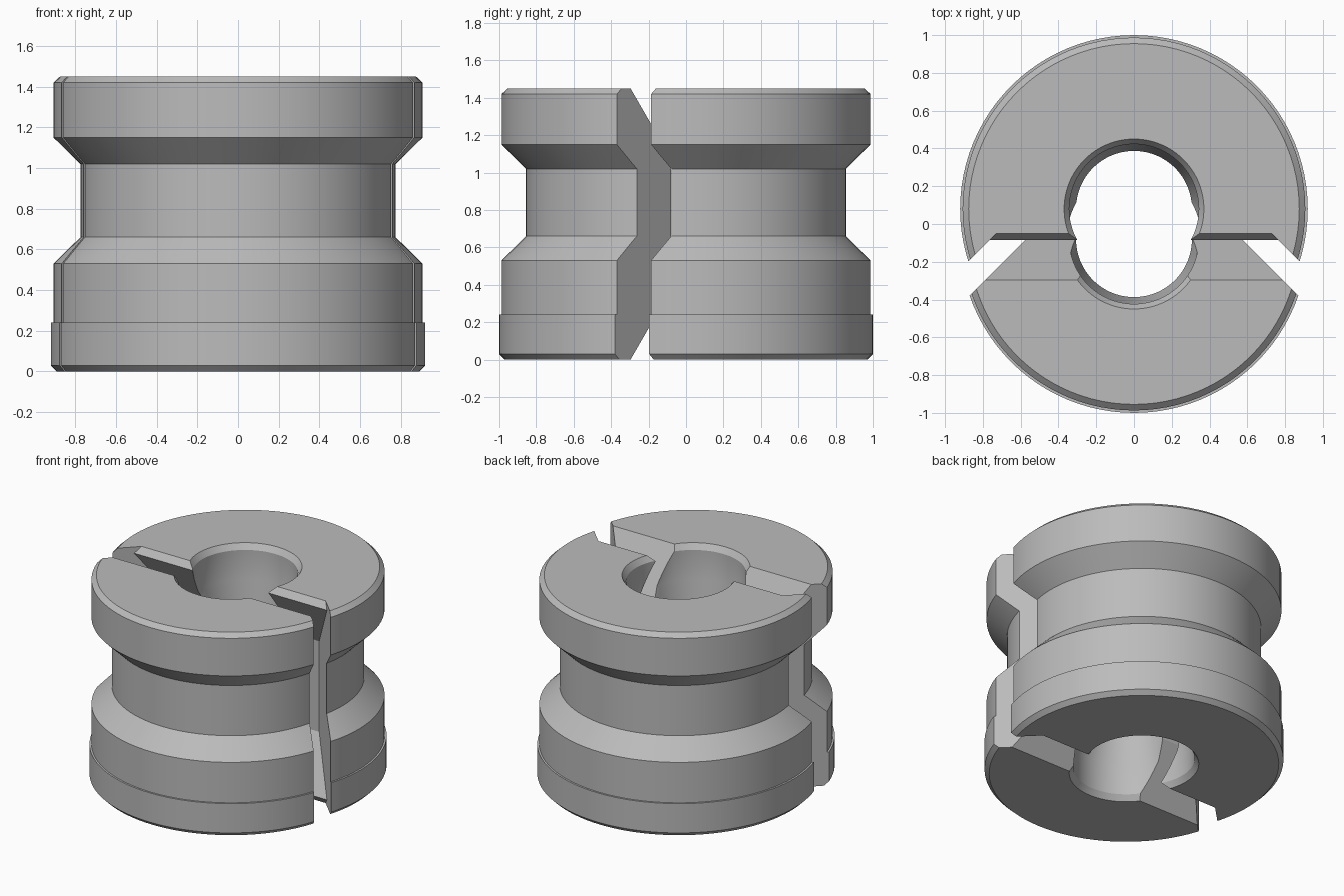
import bpy, bmesh, math
from mathutils import Vector, Matrix

if "Cube" in bpy.data.objects:
    bpy.data.objects.remove(bpy.data.objects["Cube"], do_unlink=True)

steel = bpy.data.materials.new("plain_grey")
steel.use_nodes = True
GREY = (0.5, 0.5, 0.5, 1)
steel.diffuse_color = GREY
steel.node_tree.nodes["Principled BSDF"].inputs["Base Color"].default_value = GREY

H = 1.45       # total height
GAP = 0.08     # each half is moved this far from the middle

# Radius and height around the ring: outside going up, then bore going down
OUTER = [(.89, 0), (.92, .03), (.92, .24), (.907, .24), (.907, .53), (.775, .66),
         (.775, 1.02), (.907, 1.15), (.907, 1.42), (.875, H)]
BORE = [(.37, H), (.343, 1.41), (.343, 1.2), (.307, 1.06),
        (.307, .39), (.343, .25), (.343, .04), (.37, 0)]


def add_object(name, bm):
    bmesh.ops.recalc_face_normals(bm, faces=bm.faces)
    mesh = bpy.data.meshes.new(name)
    bm.to_mesh(mesh)
    bm.free()
    ob = bpy.data.objects.new(name, mesh)
    bpy.context.collection.objects.link(ob)
    mesh.materials.append(steel)
    return ob


def ring(name, y, steps=96):
    """Full grooved ring with a stepped bore, spun around z."""
    bm = bmesh.new()
    verts = [bm.verts.new((r, 0, z)) for r, z in OUTER + BORE]
    edges = [bm.edges.new((a, b)) for a, b in zip(verts, verts[1:] + verts[:1])]
    bmesh.ops.spin(bm, geom=verts + edges, cent=(0, 0, 0), axis=(0, 0, 1),
                   angle=math.tau, steps=steps)
    bmesh.ops.remove_doubles(bm, verts=bm.verts, dist=1e-4)
    bmesh.ops.translate(bm, verts=bm.verts, vec=(0, y, 0))
    return add_object(name, bm)


def joint_block(name, edge, reach):
    """Block in front of the joint edge (y, z), trimmed where |x| + y = reach."""
    lower = [(y, H - z) for y, z in reversed(edge)]
    profile = [(-1.3, H + .1)] + edge + lower + [(-1.3, -.1)]
    bm = bmesh.new()
    face = bm.faces.new([bm.verts.new((-1.3, y, z)) for y, z in profile])
    out = bmesh.ops.extrude_face_region(bm, geom=[face])
    bmesh.ops.translate(bm, vec=(2.6, 0, 0),
                        verts=[g for g in out["geom"] if isinstance(g, bmesh.types.BMVert)])
    for side in (1, -1):
        cut = bmesh.ops.bisect_plane(bm, geom=bm.verts[:] + bm.edges[:] + bm.faces[:],
                                     plane_co=(0, reach, 0), plane_no=(side, 1, 0),
                                     clear_outer=True)
        rim = [g for g in cut["geom_cut"] if isinstance(g, bmesh.types.BMEdge)]
        bmesh.ops.edgeloop_fill(bm, edges=rim)
    ob = add_object(name, bm)
    ob.hide_render = True
    return ob


def carve(ob, block, operation):
    mod = ob.modifiers.new("joint", "BOOLEAN")
    mod.operation = operation
    mod.solver = "EXACT"
    mod.object = block
    bpy.ops.object.select_all(action="DESELECT")
    bpy.context.view_layer.objects.active = ob
    ob.select_set(True)
    bpy.ops.object.modifier_apply(modifier=mod.name)
    bpy.data.objects.remove(block, do_unlink=True)
    bpy.ops.object.shade_smooth_by_angle(angle=math.radians(20))


# Back half: flat-bottomed groove with small chamfers at its lips
groove = joint_block("groove_cutter", [(-.05, H + .1), (-.05, H), (-.085, 1.405), (.12, 1.05)], .68)
carve(ring("back_half", GAP), groove, "DIFFERENCE")

# Front half: matching tongue with sloped flanks and angled sides
tongue = joint_block("tongue_cutter", [(-.354, H + .1), (-.08, 1.075)], .49)
carve(ring("front_half", -GAP), tongue, "INTERSECT")
